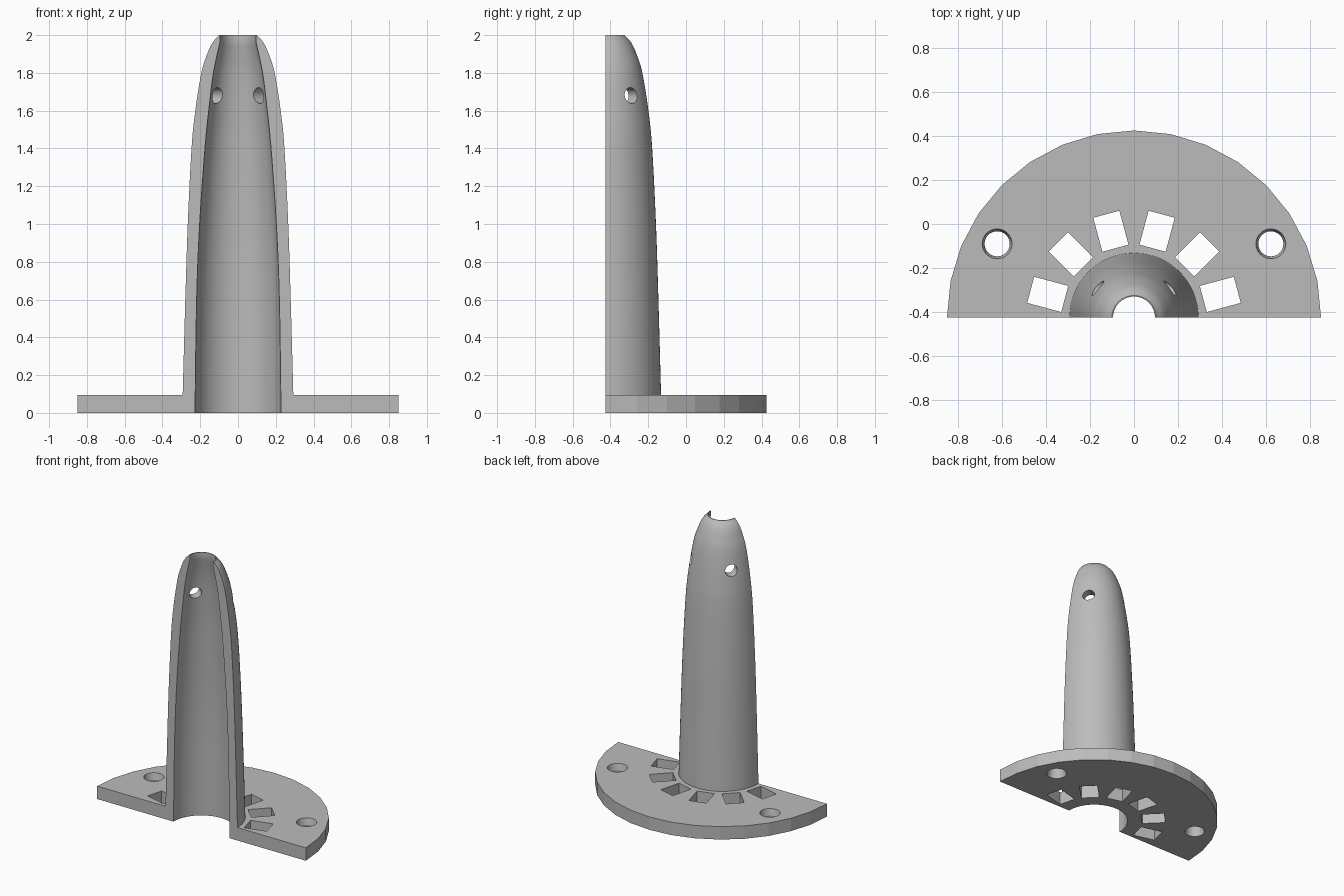
import bpy, bmesh, math
from mathutils import Vector, Matrix

cube = bpy.data.objects.get("Cube")
if cube:
    bpy.data.objects.remove(cube, do_unlink=True)

AXIS_Y = -0.425      # the cut plane, which holds the tower axis
BASE_H = 0.095
TOWER_R = 0.293

grey = bpy.data.materials.new("plain_grey")
grey.use_nodes = True
colour = (0.5, 0.5, 0.5, 1)
grey.diffuse_color = colour
grey.node_tree.nodes["Principled BSDF"].inputs["Base Color"].default_value = colour


def revolve(name, profile, steps, sweep=math.pi, at=(0, AXIS_Y, 0)):
    """Sweep a closed (radius, height) profile about z; cap it if the turn is partial."""
    full = sweep > 6
    bm = bmesh.new()
    count = steps if full else steps + 1
    rings = []
    for i in range(count):
        a = sweep * i / steps
        rings.append([bm.verts.new((r * math.cos(a), r * math.sin(a), z)) for r, z in profile])
    n = len(profile)
    for i in range(steps):
        p, q = rings[i], rings[(i + 1) % count]
        for j in range(n):
            k = (j + 1) % n
            bm.faces.new((p[j], q[j], q[k], p[k]))
    if not full:
        bm.faces.new(rings[0])
        bm.faces.new(rings[-1])
    bmesh.ops.remove_doubles(bm, verts=bm.verts, dist=1e-5)
    return finish(name, bm, Matrix.Translation(at))


def finish(name, bm, matrix):
    bmesh.ops.transform(bm, matrix=matrix, verts=bm.verts)
    bmesh.ops.recalc_face_normals(bm, faces=bm.faces)
    mesh = bpy.data.meshes.new(name)
    bm.to_mesh(mesh)
    bm.free()
    mesh.materials.append(grey)
    obj = bpy.data.objects.new(name, mesh)
    bpy.context.collection.objects.link(obj)
    return obj


def select(obj):
    bpy.ops.object.select_all(action="DESELECT")
    obj.select_set(True)
    bpy.context.view_layer.objects.active = obj


def cut(obj, cutters):
    select(obj)
    for c in cutters:
        mod = obj.modifiers.new("cut", "BOOLEAN")
        mod.operation, mod.solver, mod.object = "DIFFERENCE", "EXACT", c
        bpy.ops.object.modifier_apply(modifier=mod.name)
        bpy.data.objects.remove(c, do_unlink=True)


def smooth_curve(points, n=8):
    """Catmull-Rom curve through the points."""
    pts = [Vector(p) for p in points]
    pts = [2 * pts[0] - pts[1]] + pts + [2 * pts[-1] - pts[-2]]
    out = []
    for a, b, c, d in zip(pts, pts[1:], pts[2:], pts[3:]):
        for i in range(n):
            t = i / n
            out.append(0.5 * (2 * b + (c - a) * t + (2 * a - 5 * b + 4 * c - d) * t * t
                              + (3 * b - a - 3 * c + d) * t ** 3))
    return [tuple(p) for p in out + [pts[-2]]]


# Half-round base plate
base = revolve("base_plate", [(TOWER_R, 0), (0.85, 0), (0.85, BASE_H), (TOWER_R, BASE_H)], 16)

# Square-sided slots fanned around the tower
slots = []
for i in range(6):
    bm = bmesh.new()
    bmesh.ops.create_cube(bm, size=1)
    turn = Matrix.Rotation(math.radians(15 + 30 * i), 4, "Z")
    slots.append(finish("slot_cutter", bm, Matrix.Translation((0, AXIS_Y, BASE_H / 2)) @ turn
                        @ Matrix.Translation((0.406, 0, 0)) @ Matrix.Diagonal((0.16, 0.123, 0.3, 1))))

# Screw holes, narrowing to a neck halfway down
neck = [(0, -0.02), (0.07, -0.02), (0.068, 0), (0.057, BASE_H / 2), (0.068, BASE_H),
        (0.07, 0.12), (0, 0.12)]
screws = [revolve("screw_cutter", neck, 32, math.tau, (s * 0.622, -0.09, 0)) for s in (-1, 1)]
cut(base, slots + screws)

# Hollow half tower, tapering to an open tip
outer = smooth_curve([(TOWER_R, BASE_H), (0.279, 0.6), (0.266, 1.0), (0.246, 1.4), (0.226, 1.6),
                      (0.194, 1.8), (0.163, 1.9), (0.135, 1.96), (0.1, 2.0)])
inner = smooth_curve([(0.095, 1.965), (0.13, 1.8), (0.155, 1.6), (0.175, 1.4), (0.203, 1.0),
                      (0.219, 0.6), (0.228, 0)])
tower = revolve("tower", [(TOWER_R, 0)] + outer + [(0.095, 2.0)] + inner, 64)

# Two round holes near the tip
holes = []
for deg in (39, 141):
    bm = bmesh.new()
    bmesh.ops.create_cone(bm, cap_ends=True, segments=32, radius1=0.042, radius2=0.042, depth=0.3)
    holes.append(finish("side_hole_cutter", bm, Matrix.Translation((0, AXIS_Y, 1.68))
                        @ Matrix.Rotation(math.radians(deg), 4, "Z")
                        @ Matrix.Translation((0.2, 0, 0)) @ Matrix.Rotation(math.pi / 2, 4, "Y")))
cut(tower, holes)
select(tower)
bpy.ops.object.shade_smooth_by_angle(angle=math.radians(30))
